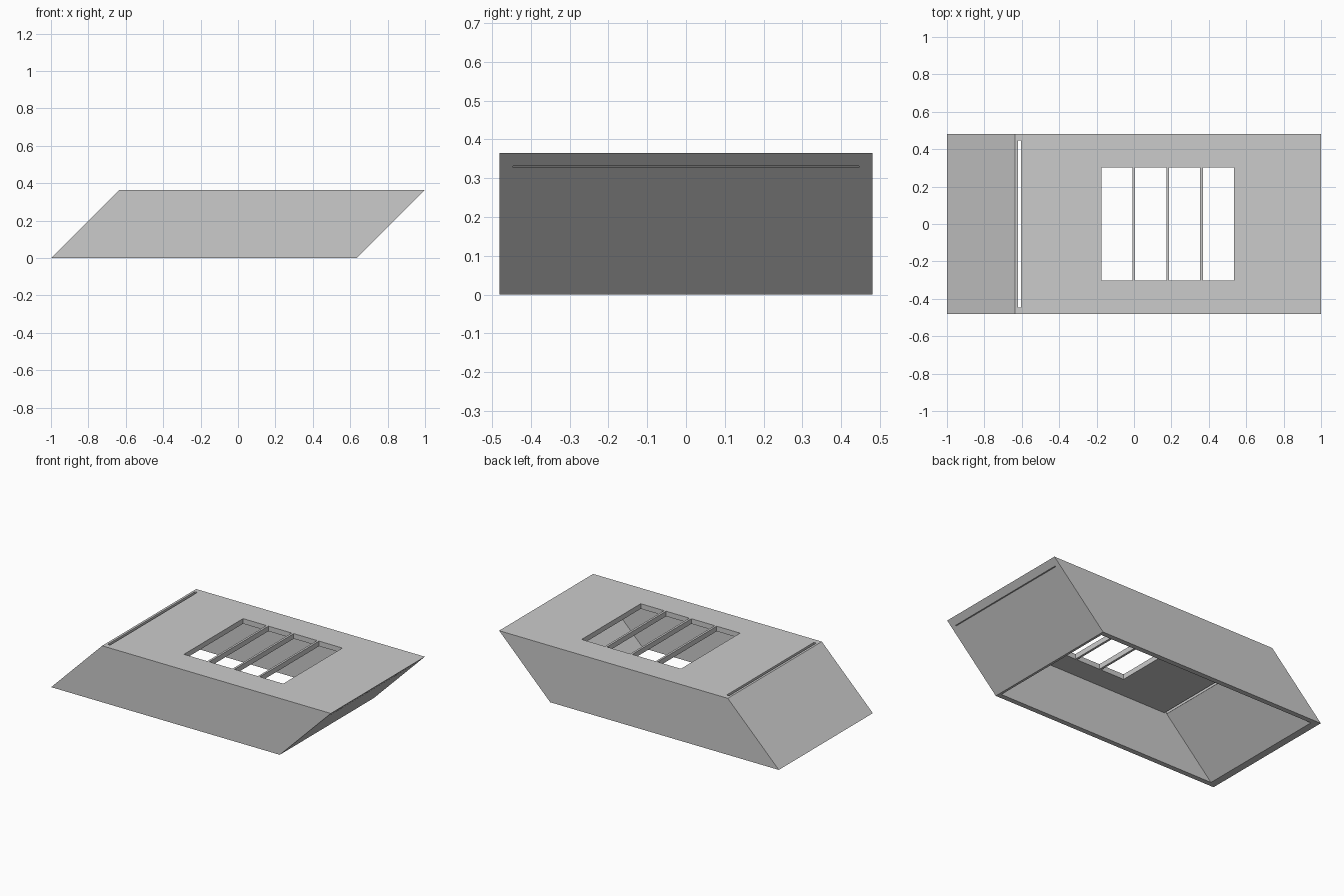
import bpy
import bmesh

HEIGHT, HALF_Y, WALL = 0.365, 0.48, 0.033
BOTTOM_RIGHT = 0.635
INNER_Y = HALF_Y - WALL
CEILING = HEIGHT - WALL

cube = bpy.data.objects.get("Cube")
if cube:
    bpy.data.objects.remove(cube, do_unlink=True)

grey = bpy.data.materials.new("plain grey")
grey.use_nodes = True
colour = (0.6, 0.6, 0.6, 1)
grey.diffuse_color = colour
grey.node_tree.nodes["Principled BSDF"].inputs["Base Color"].default_value = colour


def prism(name, profile, half_y):
    """Extrude an x-z profile symmetrically along y."""
    bm = bmesh.new()
    face = bm.faces.new([bm.verts.new((x, -half_y, z)) for x, z in profile])
    ext = bmesh.ops.extrude_face_region(bm, geom=[face])
    for v in ext["geom"]:
        if isinstance(v, bmesh.types.BMVert):
            v.co.y = half_y
    bmesh.ops.recalc_face_normals(bm, faces=bm.faces)
    mesh = bpy.data.meshes.new(name)
    bm.to_mesh(mesh)
    bm.free()
    mesh.materials.append(grey)
    obj = bpy.data.objects.new(name, mesh)
    bpy.context.collection.objects.link(obj)
    return obj


def box(name, x0, x1, z0, z1, half_y):
    return prism(name, [(x0, z0), (x1, z0), (x1, z1), (x0, z1)], half_y)


def carve(target, cutter):
    mod = target.modifiers.new("cut", "BOOLEAN")
    mod.operation = "DIFFERENCE"
    mod.solver = "EXACT"
    mod.object = cutter
    bpy.context.view_layer.objects.active = target
    bpy.ops.object.modifier_apply(modifier=mod.name)
    bpy.data.objects.remove(cutter, do_unlink=True)


# Slanted housing
housing = prism("housing", [(-1, 0), (BOTTOM_RIGHT, 0),
                            (BOTTOM_RIGHT + HEIGHT, HEIGHT),
                            (HEIGHT - 1, HEIGHT)], HALF_Y)

# Cavity open at the bottom, with a thinner wall on the overhanging end
low, left, right = -0.1, -0.953, BOTTOM_RIGHT - 0.015
carve(housing, prism("cavity", [(left + low, low), (right + low, low),
                                (right + CEILING, CEILING),
                                (left + CEILING, CEILING)], INNER_Y))

# Four windows separated by narrow bars
for i in range(4):
    x = -0.175 + i * 0.181
    carve(housing, box("window", x, x + 0.167, 0.3, 0.5, 0.302))

# Long slot in the top and thin slit in the overhanging end
carve(housing, box("top_slot", -0.62, -0.603, 0.32, 0.5, INNER_Y - 0.001))
carve(housing, box("end_slit", 0.9, 1.1, 0.327, 0.331, INNER_Y - 0.001))
